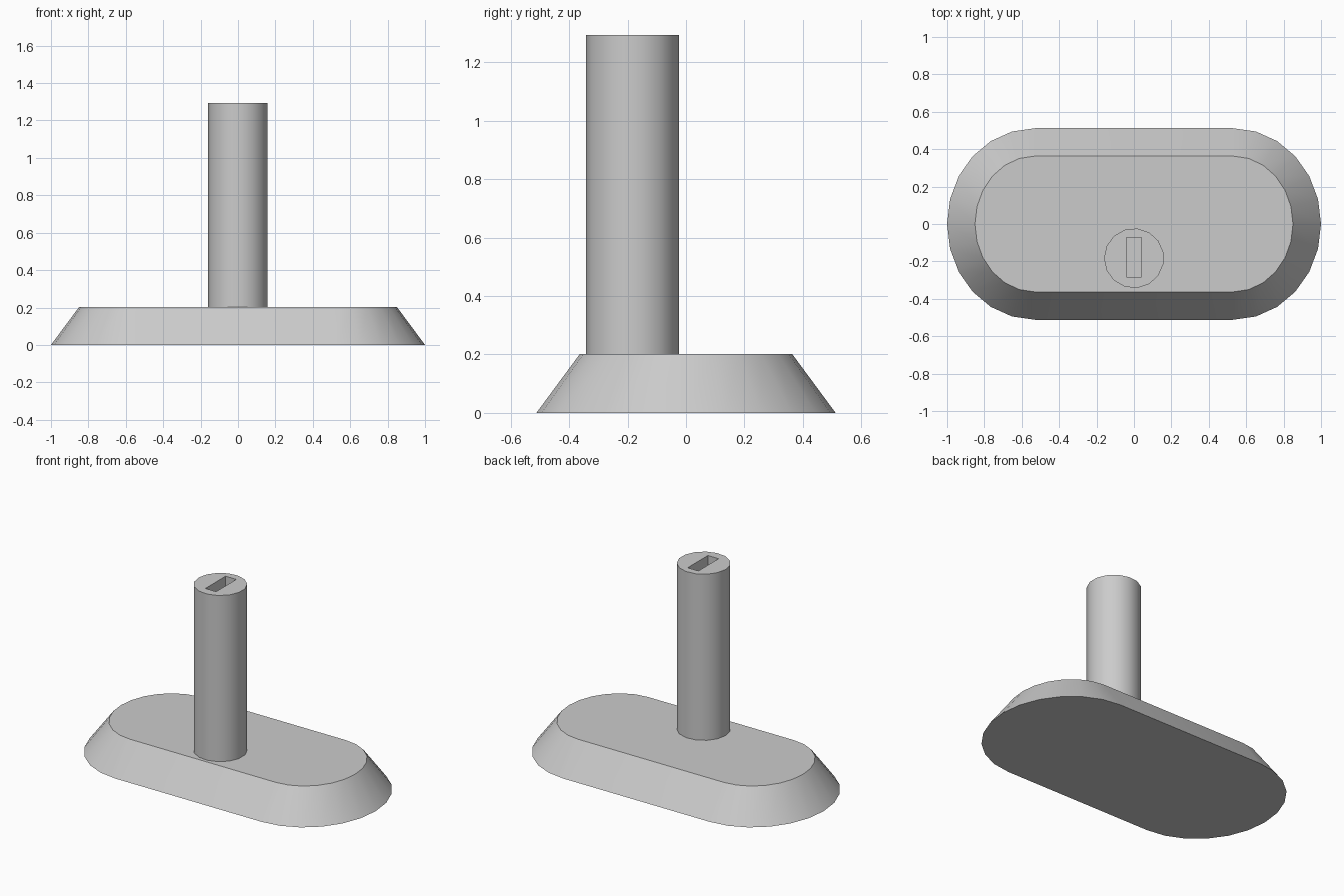
import bpy
import bmesh
from math import cos, sin, pi, radians

if "Cube" in bpy.data.objects:
    bpy.data.objects.remove(bpy.data.objects["Cube"])

# One plain grey for everything
grey = bpy.data.materials.new("light_grey")
grey.use_nodes = True
colour = (0.6, 0.6, 0.6, 1)
grey.diffuse_color = colour
grey.node_tree.nodes["Principled BSDF"].inputs["Base Color"].default_value = colour


def loft(name, lower, upper, z0, z1):
    """Closed solid between two matching outlines."""
    bm = bmesh.new()
    a = [bm.verts.new((x, y, z0)) for x, y in lower]
    b = [bm.verts.new((x, y, z1)) for x, y in upper]
    n = len(a)
    for i in range(n):
        j = (i + 1) % n
        bm.faces.new((a[i], a[j], b[j], b[i]))
    bm.faces.new(a[::-1])
    bm.faces.new(b)
    mesh = bpy.data.meshes.new(name)
    bm.to_mesh(mesh)
    bm.free()
    mesh.materials.append(grey)
    obj = bpy.data.objects.new(name, mesh)
    bpy.context.collection.objects.link(obj)
    return obj


def smooth(obj):
    bpy.ops.object.select_all(action="DESELECT")
    obj.select_set(True)
    bpy.context.view_layer.objects.active = obj
    bpy.ops.object.shade_smooth_by_angle(angle=radians(30))


def oblong(half_x, half_y, straight=0.53, steps=12):
    """Two rounded ends joined by straight sides."""
    pts = []
    for side in (1, -1):
        for i in range(steps + 1):
            t = -pi / 2 + pi * i / steps
            pts.append((side * (straight + (half_x - straight) * cos(t)),
                        side * half_y * sin(t)))
    return pts


# Sloped oblong base
BASE_TOP = 0.202
base = loft("base", oblong(1.0, 0.512), oblong(0.85, 0.363), 0, BASE_TOP)
smooth(base)

# Round post near the front edge
POST_Y, POST_R, POST_TOP = -0.183, 0.16, 1.293
ring = [(-POST_R * cos(2 * pi * i / 15), POST_Y - POST_R * sin(2 * pi * i / 15))
        for i in range(15)]
post = loft("post", ring, ring, BASE_TOP, POST_TOP)

# Narrow slot sunk into the top of the post
sx, sy = 0.039, 0.105
rect = [(-sx, -0.178 - sy), (sx, -0.178 - sy), (sx, -0.178 + sy), (-sx, -0.178 + sy)]
cutter = loft("slot_cutter", rect, rect, POST_TOP - 0.4, POST_TOP + 0.1)
cutter.hide_render = True
cut = post.modifiers.new("slot", "BOOLEAN")
cut.operation = "DIFFERENCE"
cut.solver = "EXACT"
cut.object = cutter
bpy.context.view_layer.objects.active = post
bpy.ops.object.modifier_apply(modifier=cut.name)
bpy.data.objects.remove(cutter)
smooth(post)
